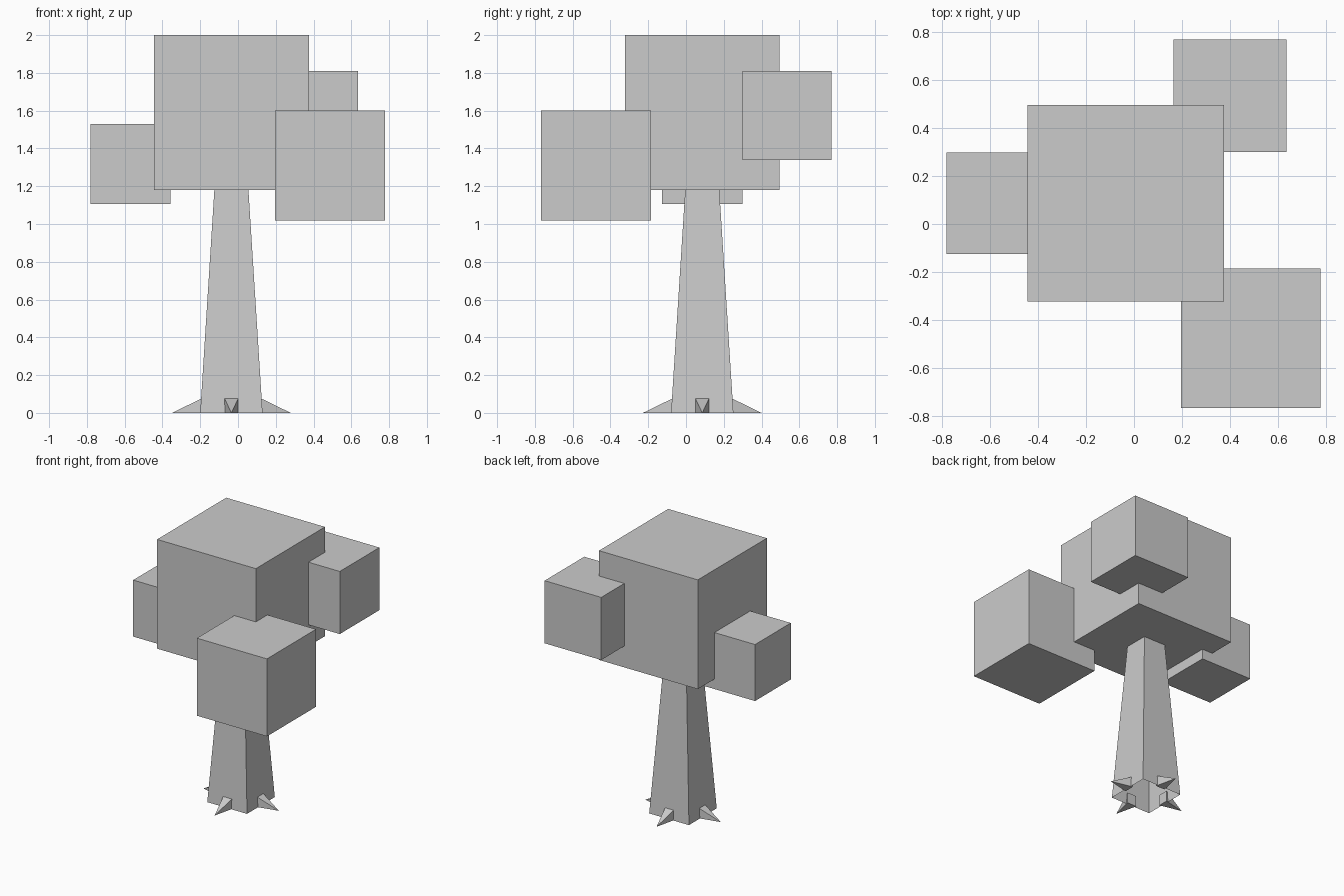
import bpy
from math import cos, sin, pi

if "Cube" in bpy.data.objects:
    bpy.data.objects.remove(bpy.data.objects["Cube"])

CX, CY = -0.035, 0.086  # trunk axis


def mesh_object(name, verts, faces):
    mesh = bpy.data.meshes.new(name)
    mesh.from_pydata(verts, [], faces)
    mesh.update()
    obj = bpy.data.objects.new(name, mesh)
    bpy.context.collection.objects.link(obj)
    return obj


def leaf_cube(name, size, center):
    bpy.ops.mesh.primitive_cube_add(size=size, location=center)
    bpy.context.object.name = name


# Foliage blocks
leaf_cube("foliage_main", 0.82, (CX, CY, 1.59))
leaf_cube("foliage_left", 0.424, (-0.57, CY, 1.317))
leaf_cube("foliage_back", 0.47, (0.40, 0.535, 1.575))
leaf_cube("foliage_front", 0.582, (0.487, -0.477, 1.309))

# Tapered square trunk, open at the bottom
corners = [(-1, -1), (1, -1), (1, 1), (-1, 1)]
trunk_verts = [(CX + x * h, CY + y * h, z)
               for h, z in ((0.165, 0), (0.087, 1.23)) for x, y in corners]
sides = [(i, (i + 1) % 4, 4 + (i + 1) % 4, 4 + i) for i in range(4)]
mesh_object("trunk", trunk_verts, sides + [(4, 5, 6, 7)])

# Four pointed roots: square base inside the trunk, tip on the ground
w, base, tip, top = 0.038, 0.15, 0.314, 0.08
root_verts = [(base, -w, 0), (base, w, 0), (base, w, top), (base, -w, top), (tip, 0, 0)]
root_faces = [(0, 3, 2, 1), (0, 1, 4), (1, 2, 4), (2, 3, 4), (3, 0, 4)]
for i, side in enumerate(("right", "back", "left", "front")):
    root = mesh_object("root_" + side, root_verts, root_faces)
    root.location = (CX, CY, 0)
    root.rotation_euler.z = i * pi / 2
    # Wind the faces outward
    root.data.flip_normals()
    import bmesh
    bm = bmesh.new()
    bm.from_mesh(root.data)
    bmesh.ops.recalc_face_normals(bm, faces=bm.faces)
    bm.to_mesh(root.data)
    bm.free()
